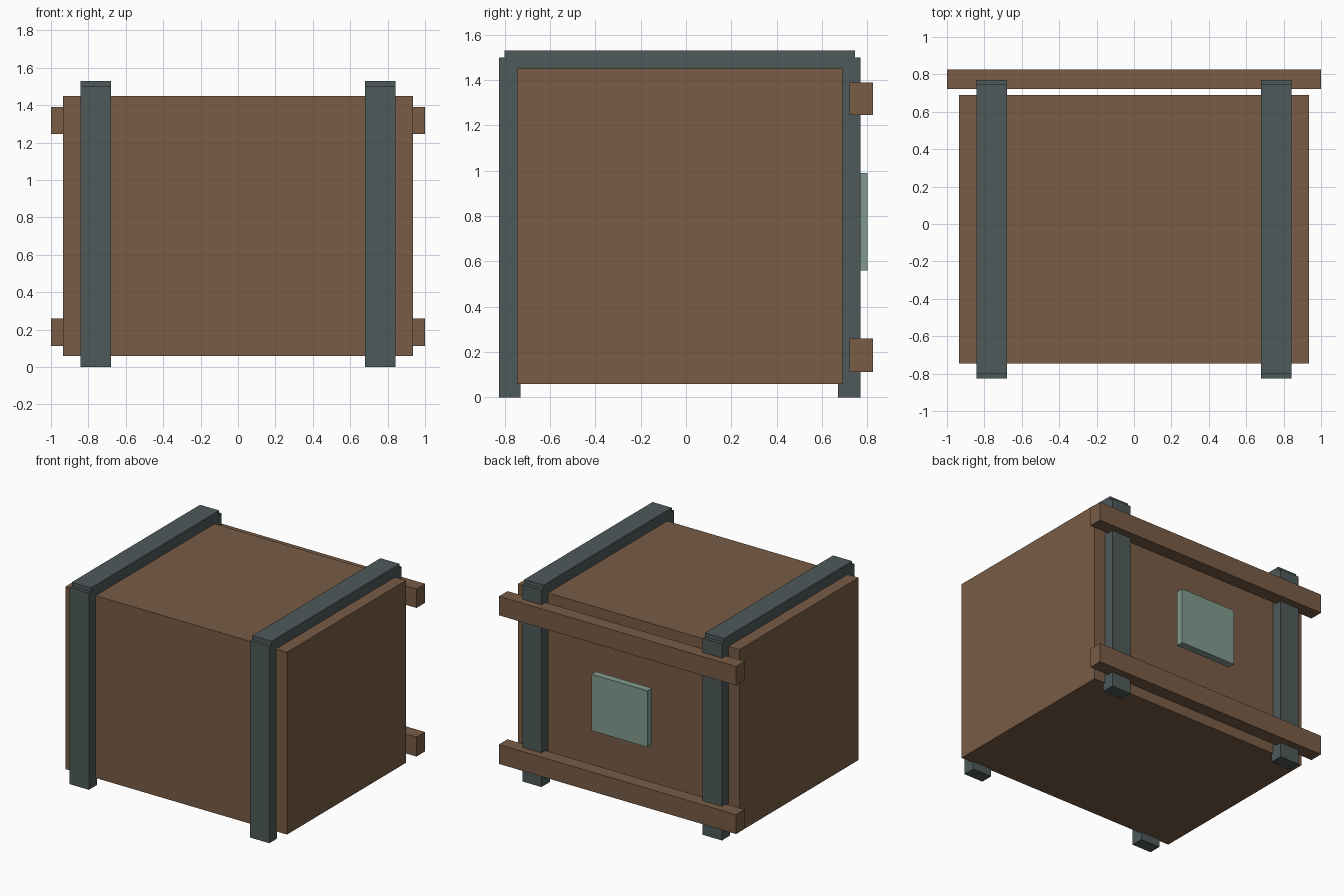
import bpy
import bmesh

if "Cube" in bpy.data.objects:
    bpy.data.objects.remove(bpy.data.objects["Cube"])


def material(name, rgb):
    m = bpy.data.materials.new(name)
    m.diffuse_color = (*rgb, 1.0)
    m.use_nodes = True
    m.node_tree.nodes["Principled BSDF"].inputs["Base Color"].default_value = m.diffuse_color
    return m


WOOD = material("brown_wood", (0.188, 0.107, 0.061))
METAL = material("dark_grey_metal", (0.076, 0.100, 0.102))
PLATE = material("pale_green_plate", (0.223, 0.323, 0.275))


def box(name, x, y, z, mat):
    """Box from (min, max) ranges on each axis."""
    bm = bmesh.new()
    bmesh.ops.create_cube(bm, size=1.0)
    for v in bm.verts:
        v.co = [r[0] if c < 0 else r[1] for c, r in zip(v.co, (x, y, z))]
    mesh = bpy.data.meshes.new(name)
    bm.to_mesh(mesh)
    bm.free()
    mesh.materials.append(mat)
    obj = bpy.data.objects.new(name, mesh)
    bpy.context.collection.objects.link(obj)
    return obj


# Crate body
box("crate_body", (-0.935, 0.935), (-0.745, 0.69), (0.06, 1.45), WOOD)

# Metal frames: front post, back post and top bar on each side
for side, s in (("left", -1), ("right", 1)):
    x = tuple(sorted((s * 0.68, s * 0.842)))
    box(f"{side}_front_post", x, (-0.825, -0.73), (0.0, 1.50), METAL)
    box(f"{side}_back_post", x, (0.67, 0.77), (0.0, 1.50), METAL)
    box(f"{side}_top_bar", x, (-0.80, 0.745), (1.43, 1.53), METAL)

# Wooden rails across the back
for name, z in (("lower_rail", (0.112, 0.26)), ("upper_rail", (1.245, 1.39))):
    box(name, (-1.0, 1.0), (0.722, 0.825), z, WOOD)

# Square plate on the back, standing off the body
box("back_plate", (-0.235, 0.235), (0.745, 0.80), (0.56, 0.99), PLATE)
